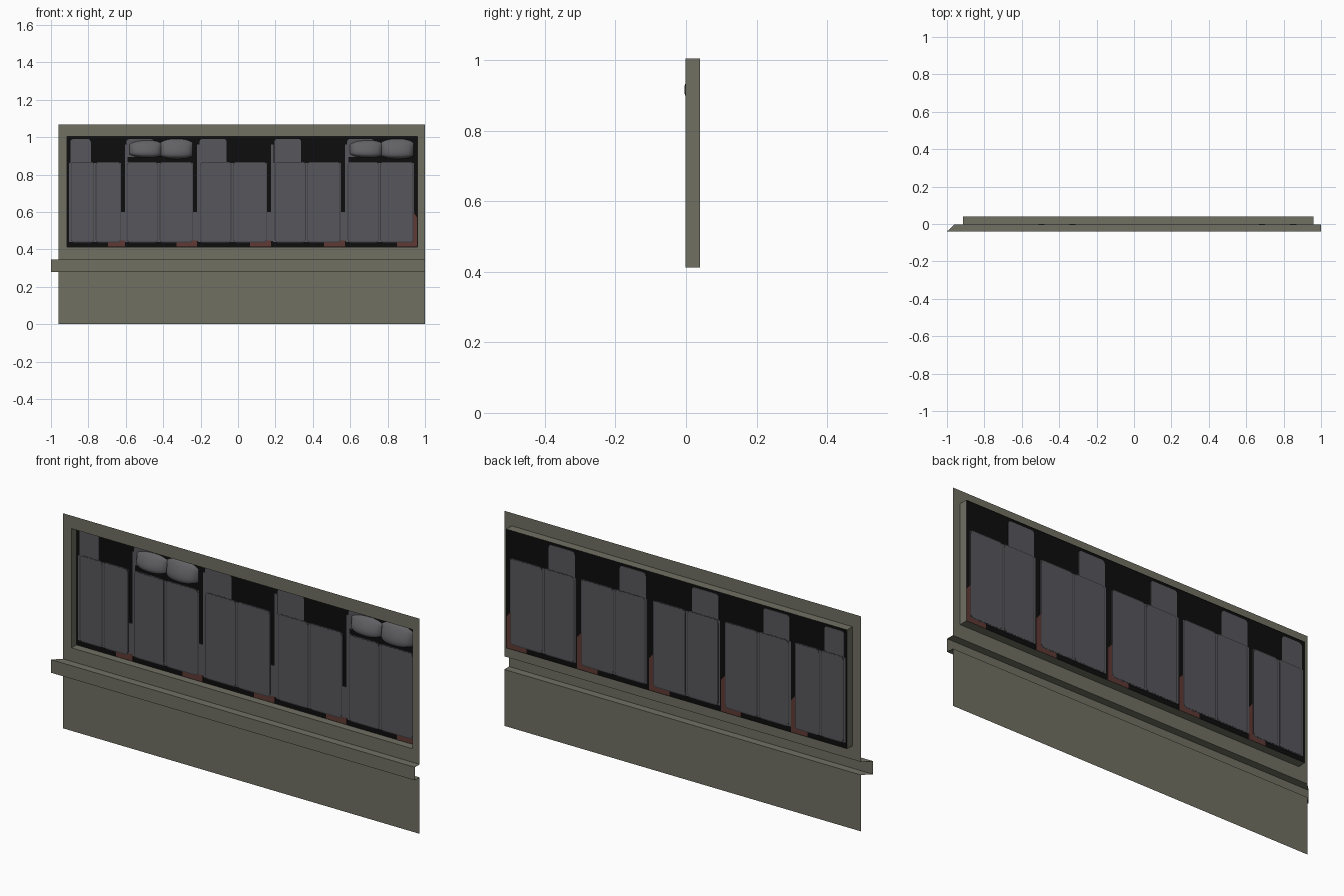
import bpy, bmesh, math

if "Cube" in bpy.data.objects:
    bpy.data.objects.remove(bpy.data.objects["Cube"])

def mat(name, c):
    m = bpy.data.materials.new(name)
    m.diffuse_color = (*c, 1)
    m.use_nodes = True
    m.node_tree.nodes["Principled BSDF"].inputs["Base Color"].default_value = m.diffuse_color
    return m

WALL = mat("olive_grey_paint", (0.160, 0.160, 0.124))
GREY = mat("slate_grey", (0.096, 0.093, 0.104))
EDGE = mat("dark_seam_grey", (0.045, 0.045, 0.052))
BLACK = mat("near_black", (0.004, 0.004, 0.004))
RED = mat("dull_red", (0.115, 0.042, 0.036))
PILLOW = mat("cushion_grey", (0.120, 0.119, 0.129))

def sheet(name, quads, m):
    """Thin surface made of a few quads."""
    bm = bmesh.new()
    for q in quads:
        bm.faces.new([bm.verts.new(p) for p in q])
    bmesh.ops.remove_doubles(bm, verts=bm.verts, dist=1e-5)
    me = bpy.data.meshes.new(name)
    bm.to_mesh(me)
    bm.free()
    me.materials.append(m)
    ob = bpy.data.objects.new(name, me)
    bpy.context.collection.objects.link(ob)
    return ob

def front(x0, x1, z0, z1, y):
    return [(x0, y, z0), (x1, y, z0), (x1, y, z1), (x0, y, z1)]

def plate(name, outline, y0, y1, m):
    """Extrude an x-z outline (counter-clockwise from the front) between y0 and y1."""
    n = len(outline)
    f = [(x, y0, z) for x, z in outline]
    b = [(x, y1, z) for x, z in outline]
    quads = [f, b[::-1]] + [[f[i], b[i], b[(i + 1) % n], f[(i + 1) % n]] for i in range(n)]
    return sheet(name, quads, m)

def rect(x0, x1, z0, z1):
    return [(x0, z0), (x1, z0), (x1, z1), (x0, z1)]

def rounded(x0, x1, z0, z1, r=0.015):
    pts = []
    for cx, cz, a0 in ((x1 - r, z0 + r, -90), (x1 - r, z1 - r, 0), (x0 + r, z1 - r, 90), (x0 + r, z0 + r, 180)):
        for k in range(4):
            a = math.radians(a0 + k * 30)
            pts.append((cx + r * math.cos(a), cz + r * math.sin(a)))
    return pts

# Wall sheet around the window
Y, YB = -0.002, 0.04
L, R, TOP = -0.96, 1.0, 1.068
wl, wr, wb, wt = -0.913, 0.96, 0.412, 1.004
s0, s1 = 0.28, 0.345
sheet("wall", [front(L, R, 0, s0, Y), front(L, R, s1, wb, Y), front(L, R, wt, TOP, Y),
               front(L, wl, wb, wt, Y), front(wr, R, wb, wt, Y)], WALL)

# Projecting sill channel, mitred on the left and open at the back
F = -0.04
sheet("sill", [[(-1, F, s1), (R, F, s1), (R, Y, s1), (L, Y, s1)],
               front(-1, R, s0, s1, F),
               [(L, Y, s0), (R, Y, s0), (R, F, s0), (-1, F, s0)]], WALL)

# Window reveal
c = [(wl, wb), (wr, wb), (wr, wt), (wl, wt)]
sheet("window_reveal", [[(*a[:1], Y, a[1]), (b[0], Y, b[1]), (b[0], YB, b[1]), (a[0], YB, a[1])]
                        for a, b in zip(c, c[1:] + c[:1])], WALL)

# Dark pane behind the seats
sheet("dark_pane", [front(wl, wr, wb, wt, 0.0365)], BLACK)

def panel(name, x0, x1, z0, z1):
    # dark seam border with a lighter padded face on both sides
    plate(name + "_seam", rounded(x0, x1, z0, z1), 0.0342, 0.0388, EDGE)
    plate(name, rounded(x0 + .004, x1 - .004, z0 + .005, z1 - .005, .012), 0.0335, 0.0395, GREY)

def cushion(name, x0, x1, z0, z1, skew):
    """Soft bulging pillow, fullest near its lower edge."""
    nu, nv = 16, 12
    def pt(i, j):
        u, v = i / nu, j / nv
        pinch = 1 - 0.35 * abs(2 * u - 1) ** 3 - 0.12 * skew * (1 - u)
        mid = z0 + (z1 - z0) * 0.46
        z = mid + (z0 + (z1 - z0) * v - mid) * pinch
        bulge = math.sin(math.pi * u) ** 0.45 * math.sin(math.pi * v ** 0.55) ** 0.6 if 0 < i < nu and 0 < j < nv else 0
        return (x0 + (x1 - x0) * u, 0.034 - 0.039 * bulge, z)
    ob = sheet(name, [[pt(i, j), pt(i + 1, j), pt(i + 1, j + 1), pt(i, j + 1)]
                      for i in range(nu) for j in range(nv)], PILLOW)
    for p in ob.data.polygons:
        p.use_smooth = True

# Five seat pairs; the first is narrower
units = [(-0.90, -0.625), (-0.60, -0.24), (-0.21, 0.155), (0.19, 0.55), (0.58, 0.94)]
for n, (x0, x1) in enumerate(units, 1):
    w = x1 - x0
    mid = x0 + w * 0.49
    tower = x0 + w * 0.41
    end = min(x1 + 0.035, wr - 0.002)
    pre = f"seat_{n}_"
    # backing, narrow side strip and taller left back
    plate(pre + "backing", rect(x0 - .003, x1, 0.44, 0.862), 0.0348, 0.0382, GREY)
    if n < 5:
        plate(pre + "side_strip", rect(x1, end, 0.445, 0.6), 0.0348, 0.0362, GREY)
        plate(pre + "gap_strip", rect(x1 + .022, end, 0.6, 0.96), 0.0348, 0.0362, GREY)
    plate(pre + "tall_back", rounded(x0 + .004, tower, 0.84, 0.99), 0.0345, 0.0385, GREY)
    panel(pre + "left_panel", x0 + .006, mid - .004, 0.437, 0.867)
    panel(pre + "right_panel", mid + .004, x1 - .002, 0.437, 0.867)
    # red base: low strip in front, tapering upright at the back
    rx = min(x1 + .022, wr - .002)
    plate(pre + "red_base", rect(x1 - w * .25, rx, wb + .002, 0.447), 0.0346, 0.0386, RED)
    z_front = 0.0346 if n == 5 else 0.0367
    plate(pre + "red_upright", [(x1 - .004, 0.44), (rx, 0.44), (rx, 0.57), (x1 - .004, 0.6)],
          z_front, 0.0386, RED)
    # pairs of cushions on the second and fifth seats
    if n in (2, 5):
        plate(pre + "cushion_shadow", rect(x0 + .01, x1, 0.868, 0.895), 0.0338, 0.0344, BLACK)
        cushion(pre + "cushion_left", x0 + .02, x0 + .19, 0.888, 0.985, 1)
        cushion(pre + "cushion_right", x0 + .185, x1 - .002, 0.884, 0.99, 0)
